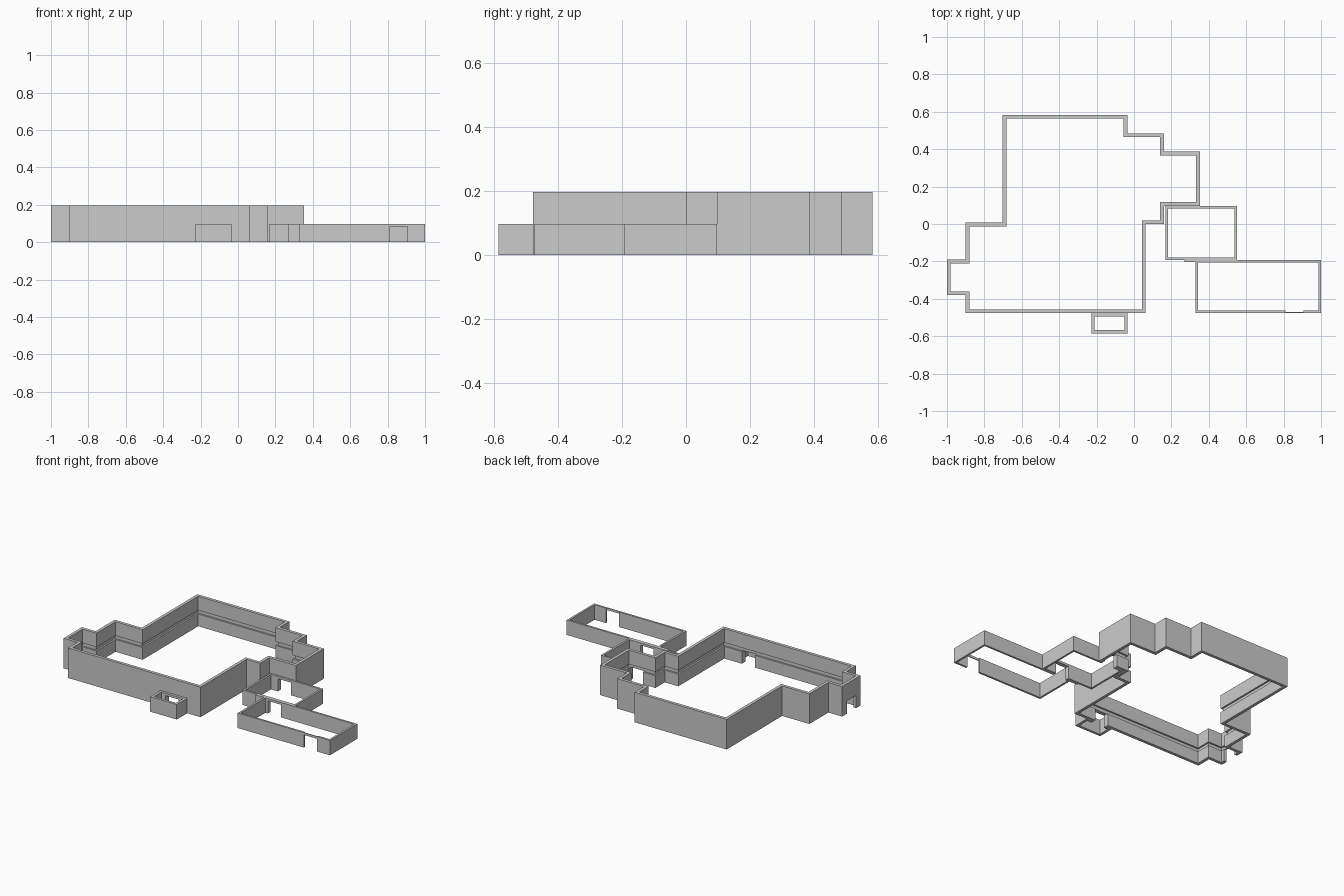
import bpy, bmesh
from mathutils import Vector

if "Cube" in bpy.data.objects:
    bpy.data.objects.remove(bpy.data.objects["Cube"])


def sweep_walls(name, outline, profile):
    """Sweep a closed (inset, height) section round a right-angled CCW outline."""
    bm = bmesh.new()
    pts = [Vector(p) for p in outline]
    n = len(pts)
    rings = []
    for i, p in enumerate(pts):
        d1 = (p - pts[i - 1]).normalized()
        d2 = (pts[(i + 1) % n] - p).normalized()
        inward = Vector((-d1.y - d2.y, d1.x + d2.x))
        rings.append([bm.verts.new((p.x + inward.x * o, p.y + inward.y * o, z))
                      for o, z in profile])
    m = len(profile)
    for i in range(n):
        a, b = rings[i], rings[(i + 1) % n]
        for j in range(m):
            k = (j + 1) % m
            bm.faces.new((a[j], b[j], b[k], a[k]))
    bmesh.ops.recalc_face_normals(bm, faces=bm.faces)
    mesh = bpy.data.meshes.new(name)
    bm.to_mesh(mesh)
    bm.free()
    ob = bpy.data.objects.new(name, mesh)
    bpy.context.collection.objects.link(ob)
    return ob


def box(name, lo, hi):
    lo, hi = Vector(lo), Vector(hi)
    bpy.ops.mesh.primitive_cube_add(size=1, location=(lo + hi) / 2)
    ob = bpy.context.object
    ob.name = name
    ob.scale = hi - lo
    bpy.ops.object.transform_apply(location=False, rotation=False, scale=True)
    return ob


def cut(ob, lo, hi):
    cutter = box("door_cutter", lo, hi)
    cutter.hide_render = True
    mod = ob.modifiers.new("door", 'BOOLEAN')
    mod.operation = 'DIFFERENCE'
    mod.solver = 'EXACT'
    mod.object = cutter
    bpy.context.view_layer.objects.active = ob
    bpy.ops.object.modifier_apply(modifier=mod.name)
    bpy.data.objects.remove(cutter)


def rect(x0, y0, x1, y1):
    return [(x0, y0), (x1, y0), (x1, y1), (x0, y1)]


def plain(t, h):
    return [(0, 0), (0, h), (t, h), (t, 0)]


H, LOW, DOOR, T, TA = 0.197, 0.098, 0.083, 0.02, 0.013

# Two-storey main walls, with an inner groove between the storeys
main_outline = [(-0.9, -0.477), (0.062, -0.477), (0.062, 0.0), (0.16, 0.0),
                (0.16, 0.097), (0.352, 0.097), (0.352, 0.387), (0.16, 0.387),
                (0.16, 0.485), (-0.035, 0.485), (-0.035, 0.583), (-0.703, 0.583),
                (-0.703, 0.007), (-0.9, 0.007), (-0.9, -0.19), (-1.0, -0.19),
                (-1.0, -0.38), (-0.9, -0.38)]
main_section = [(0, 0), (0, H), (T, H), (T, 0.105), (0.009, 0.105),
                (0.009, 0.08), (T, 0.08), (T, 0)]
main = sweep_walls("main_walls", main_outline, main_section)

# Single-storey rooms and porch
side = sweep_walls("side_room_walls", rect(0.168, -0.192, 0.55, 0.097), plain(TA, LOW))
far = sweep_walls("far_room_walls", rect(0.33, -0.475, 1.0, -0.192), plain(TA, LOW))
porch = sweep_walls("porch_walls", rect(-0.228, -0.585, -0.035, -0.477), plain(0.017, LOW))
box("wall_stub", (0.27, -0.204, 0), (0.332, -0.192, LOW))

# Door from main building to side room
for ob in (main, side):
    cut(ob, (0.23, 0.07, -0.02), (0.325, 0.13, DOOR))
# Door between the two low rooms
for ob in (side, far):
    cut(ob, (0.36, -0.22, -0.02), (0.455, -0.17, DOOR))
# Door from porch to main building
for ob in (main, porch):
    cut(ob, (-0.18, -0.505, -0.02), (-0.085, -0.445, DOOR))
# West door in the small bay
cut(main, (-1.02, -0.335, -0.02), (-0.97, -0.24, DOOR))
# Front door of the far room, leaving a thin lintel
cut(far, (0.81, -0.49, -0.02), (0.905, -0.455, DOOR))
cut(far, (0.81, -0.47, 0.07), (0.905, -0.455, LOW + 0.02))
